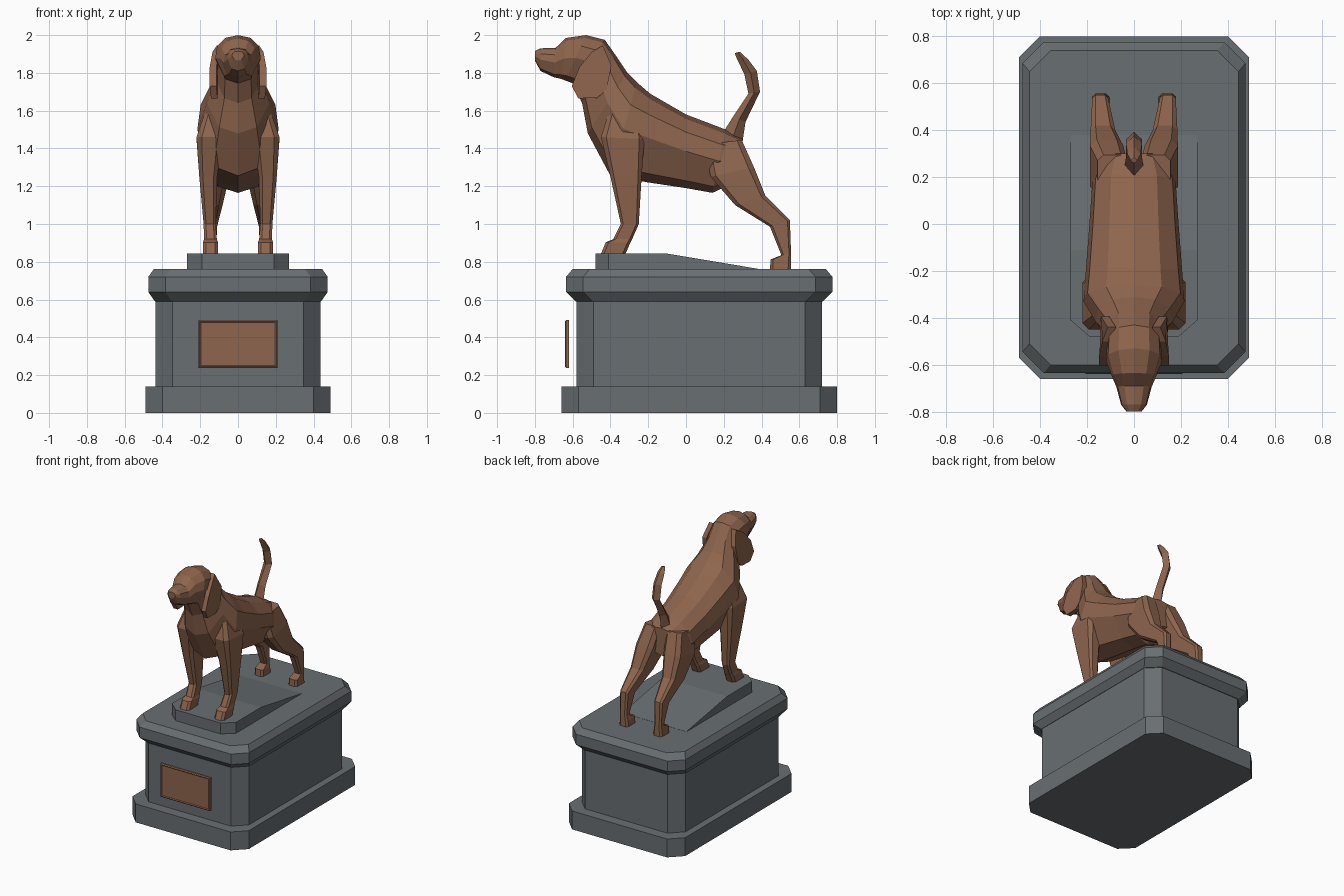
import bpy, bmesh


def material(name, rgb):
    m = bpy.data.materials.new(name)
    m.diffuse_color = (*rgb, 1)
    return m


BRONZE = material("brown bronze", (0.27, 0.13, 0.075))
STONE = material("grey stone", (0.138, 0.158, 0.166))


def loft(name, rings, mat, mirror=False):
    """Skin a row of rings with flat faces and close both ends."""
    bm = bmesh.new()
    rows = [[bm.verts.new(p) for p in r] for r in rings]
    n = len(rows[0])
    for a, b in zip(rows, rows[1:]):
        for i in range(n):
            j = (i + 1) % n
            bm.faces.new((a[i], a[j], b[j], b[i]))
    bm.faces.new(rows[0])
    bm.faces.new(rows[-1])
    bmesh.ops.recalc_face_normals(bm, faces=bm.faces)
    me = bpy.data.meshes.new(name)
    bm.to_mesh(me)
    bm.free()
    me.materials.append(mat)
    ob = bpy.data.objects.new(name, me)
    bpy.context.collection.objects.link(ob)
    if mirror:
        ob.modifiers.new("mirror", 'MIRROR')
    return ob


def octagon(x0, x1, front, back, c):
    """Rectangle with cut corners; front and back are (y, z) points."""
    dy, dz = back[0] - front[0], back[1] - front[1]
    k = c / (dy * dy + dz * dz) ** 0.5
    uv = [(x0 + c, 0), (x1 - c, 0), (x1, k), (x1, 1 - k),
          (x1 - c, 1), (x0 + c, 1), (x0, 1 - k), (x0, k)]
    return [(x, front[0] + dy * v, front[1] + dz * v) for x, v in uv]


def slab(name, levels):
    # levels: half width, front y, back y, z
    loft(name, [octagon(-w, w, (a, z), (b, z), 0.09) for w, a, b, z in levels], STONE)


# Pedestal
slab("pedestal_base", [(0.49, -0.66, 0.80, 0), (0.49, -0.66, 0.80, 0.14)])
slab("pedestal_block", [(0.437, -0.58, 0.72, 0.14), (0.437, -0.58, 0.72, 0.60)])
slab("pedestal_cap", [(0.44, -0.585, 0.725, 0.59), (0.475, -0.635, 0.775, 0.64),
                      (0.475, -0.635, 0.775, 0.72), (0.445, -0.60, 0.74, 0.762)])

# Sloped footing under the dog
loft("sloped_footing", [[(-w, y, 0.755), (w, y, 0.755), (w, y, z), (-w, y, z)]
                        for w, y, z in [(0.19, -0.48, 0.845), (0.27, -0.41, 0.845),
                                        (0.27, -0.11, 0.845), (0.27, 0.38, 0.763)]], STONE)

# Plaque with a raised rim
loft("plaque", [[(-w, y, 0.365 - h), (w, y, 0.365 - h), (w, y, 0.365 + h), (-w, y, 0.365 + h)]
                for w, h, y in [(0.21, 0.127, -0.62), (0.21, 0.127, -0.635),
                                (0.203, 0.12, -0.64), (0.197, 0.114, -0.635)]], BRONZE)

# Body and head: top y, z, bottom y, z, half width
SECTIONS = [
    (0.30, 1.45, 0.30, 1.24, 0.14), (0.21, 1.50, 0.14, 1.165, 0.178),
    (0.00, 1.58, 0.00, 1.19, 0.190), (-0.19, 1.69, -0.20, 1.22, 0.205),
    (-0.26, 1.75, -0.40, 1.255, 0.215), (-0.31, 1.80, -0.52, 1.48, 0.165),
    (-0.37, 1.89, -0.55, 1.64, 0.12), (-0.43, 1.975, -0.60, 1.745, 0.115),
    (-0.53, 2.00, -0.64, 1.76, 0.12), (-0.635, 1.985, -0.66, 1.768, 0.095),
    (-0.69, 1.933, -0.70, 1.777, 0.075), (-0.77, 1.93, -0.77, 1.81, 0.055),
    (-0.80, 1.915, -0.80, 1.865, 0.032)]
HALF = [(0, 0), (0.55, 0.06), (0.92, 0.24), (1, 0.5), (0.6, 0.9), (0, 1)]
OUTLINE = HALF + [(-u, v) for u, v in HALF[-2:0:-1]]
loft("dog_body", [[(u * w, ty + (by - ty) * v, tz + (bz - tz) * v) for u, v in OUTLINE]
                  for ty, tz, by, bz, w in SECTIONS], BRONZE)


# Legs: inner x, outer x, front y, z, back y, z
def legs(name, rows):
    loft(name, [octagon(a, b, (fy, fz), (by, bz), (b - a) * 0.2)
                for a, b, fy, fz, by, bz in rows], BRONZE, True)


legs("front_legs", [
    (0.07, 0.165, -0.40, 1.62, -0.25, 1.62), (0.08, 0.22, -0.45, 1.46, -0.22, 1.45),
    (0.11, 0.205, -0.40, 1.25, -0.235, 1.25), (0.118, 0.182, -0.345, 1.0, -0.25, 1.0),
    (0.112, 0.18, -0.385, 0.92, -0.285, 0.92), (0.106, 0.185, -0.425, 0.903, -0.295, 0.90),
    (0.106, 0.185, -0.45, 0.843, -0.32, 0.843)])
legs("hind_legs", [
    (0.03, 0.155, 0.10, 1.42, 0.295, 1.445), (0.045, 0.187, 0.13, 1.25, 0.36, 1.30),
    (0.08, 0.185, 0.26, 1.10, 0.42, 1.15), (0.11, 0.178, 0.445, 0.985, 0.55, 1.02),
    (0.118, 0.174, 0.505, 0.835, 0.556, 0.85), (0.108, 0.178, 0.447, 0.812, 0.556, 0.80),
    (0.105, 0.180, 0.445, 0.76, 0.556, 0.76)])

# Tail: front y, z, back y, z, half width
loft("tail", [[(0, fy, fz), (w, (fy + by) / 2, (fz + bz) / 2), (0, by, bz),
               (-w, (fy + by) / 2, (fz + bz) / 2)]
              for fy, fz, by, bz, w in [
                  (0.20, 1.49, 0.30, 1.44, 0.04), (0.25, 1.57, 0.315, 1.54, 0.034),
                  (0.33, 1.69, 0.392, 1.70, 0.034), (0.31, 1.79, 0.375, 1.81, 0.034),
                  (0.265, 1.885, 0.33, 1.87, 0.028), (0.258, 1.905, 0.285, 1.912, 0.014)]],
     BRONZE)

# Hanging ears: outer x, y, z
EAR = [(0.112, -0.44, 1.945), (0.135, -0.50, 1.91), (0.15, -0.565, 1.83), (0.15, -0.605, 1.73),
       (0.143, -0.57, 1.665), (0.143, -0.47, 1.668), (0.147, -0.42, 1.71), (0.14, -0.395, 1.84)]
loft("ears", [[(x - d, y, z) for x, y, z in EAR] for d in (0.035, 0)], BRONZE, True)
